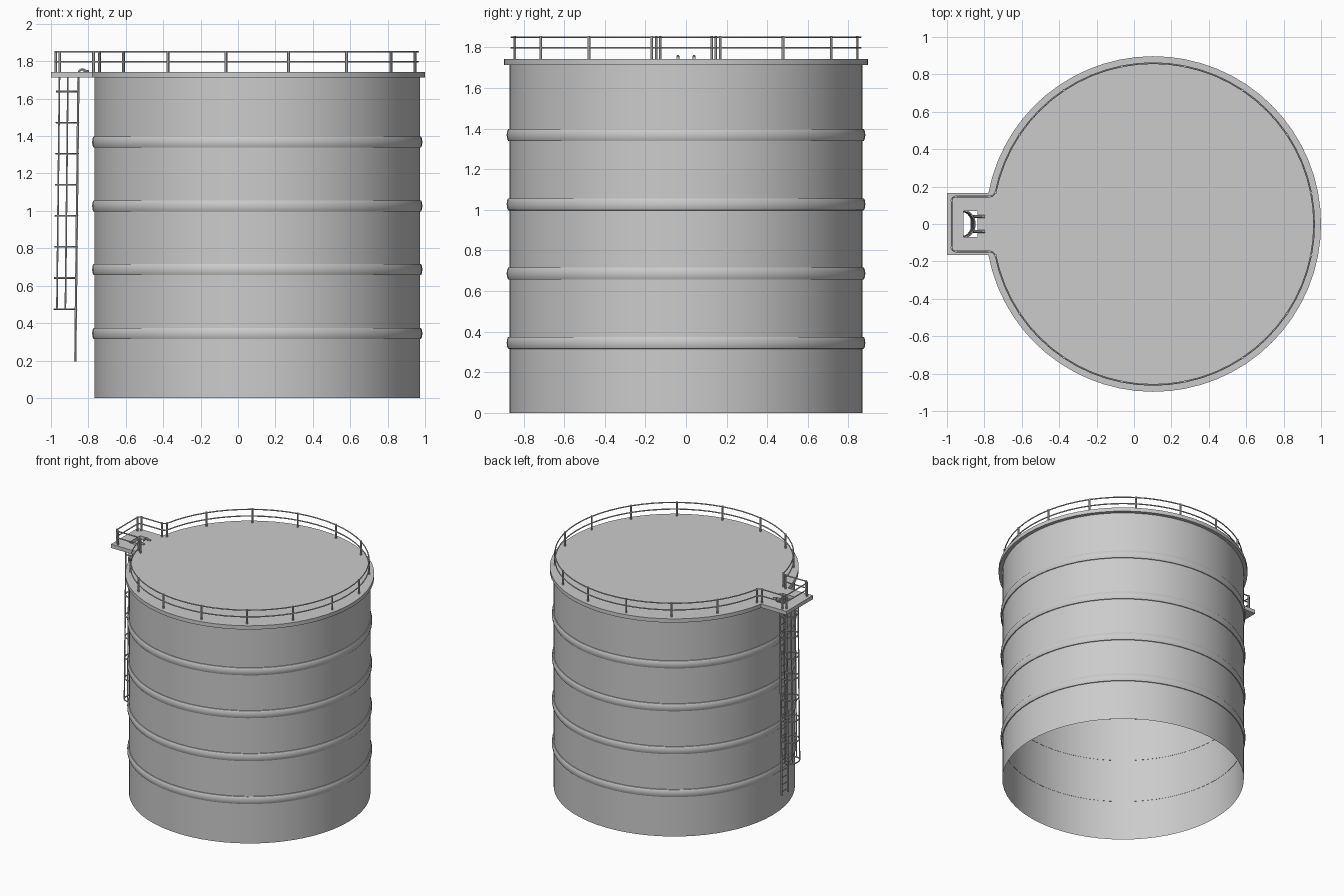
import bpy, bmesh, math
from math import sin, cos, radians, pi

if "Cube" in bpy.data.objects:
    bpy.data.objects.remove(bpy.data.objects["Cube"])

CX = 0.103          # tank axis
TOP = 1.743         # roof level


def finish(obj, angle=35):
    bpy.ops.object.select_all(action='DESELECT')
    obj.select_set(True)
    bpy.context.view_layer.objects.active = obj
    if obj.type == 'CURVE':
        bpy.ops.object.convert(target='MESH')
    bpy.ops.object.shade_smooth_by_angle(angle=radians(angle))


def add_spline(cu, pts, cyclic):
    s = cu.splines.new('POLY')
    s.points.add(len(pts) - 1)
    for p, c in zip(s.points, pts):
        p.co = (*c, 1)
    s.use_cyclic_u = cyclic


def tubes(name, paths, r, cyclic=False, res=1):
    cu = bpy.data.curves.new(name, 'CURVE')
    cu.dimensions = '3D'
    cu.bevel_depth = r
    cu.bevel_resolution = res
    cu.use_fill_caps = True
    for pts in paths:
        add_spline(cu, pts, cyclic)
    o = bpy.data.objects.new(name, cu)
    bpy.context.collection.objects.link(o)
    finish(o, 50)


def lathe(name, profile, closed, n=64):
    bm = bmesh.new()
    rows = [[bm.verts.new((CX + r * cos(2 * pi * i / n), r * sin(2 * pi * i / n), z))
             for i in range(n)] for r, z in profile]
    if closed:
        rows.append(rows[0])
    for a, b in zip(rows, rows[1:]):
        for i in range(n):
            j = (i + 1) % n
            bm.faces.new((a[i], a[j], b[j], b[i]))
    me = bpy.data.meshes.new(name)
    bm.to_mesh(me)
    bm.free()
    o = bpy.data.objects.new(name, me)
    bpy.context.collection.objects.link(o)
    finish(o)


def arc(r, a, n, z=0):
    return [(CX + r * cos(radians(-a + 2 * a * i / n)),
             r * sin(radians(-a + 2 * a * i / n)), z) for i in range(n + 1)]


# tank wall, open at the bottom
lathe("tank_wall", [(0.87, 0), (0.87, 1.72)], False)

# four rounded stiffening bands
for k in range(4):
    z = 0.345 + 0.341 * k
    lathe(f"stiffener_band_{k + 1}",
          [(0.868, z - 0.03), (0.876, z - 0.029), (0.881, z - 0.018), (0.883, z),
           (0.881, z + 0.018), (0.876, z + 0.029), (0.868, z + 0.03)], True)

# roof slab with landing and ladder hatch
cu = bpy.data.curves.new("roof_and_landing", 'CURVE')
cu.dimensions = '2D'
cu.fill_mode = 'BOTH'
cu.extrude = 0.015
add_spline(cu, arc(0.897, 169.3, 60) + [(-1, 0.167, 0), (-1, -0.167, 0)], True)
add_spline(cu, [(-0.912, -0.07, 0), (-0.838, -0.07, 0), (-0.838, 0.07, 0), (-0.912, 0.07, 0)], True)
roof = bpy.data.objects.new("roof_and_landing", cu)
roof.location.z = TOP - 0.015
bpy.context.collection.objects.link(roof)
finish(roof)

# guard rails following the roof and landing edge
def rail(z):
    half = [(-0.757, 0.15, z), (-0.775, 0.147, z), (-0.955, 0.147, z),
            (-0.969, 0.141, z), (-0.975, 0.127, z)]
    return arc(0.86, 168.75, 60, z) + half + [(x, -y, z) for x, y, z in reversed(half)]

tubes("guard_rails", [rail(1.797), rail(1.85)], 0.0045, True)

# guard rail posts
spots = [(CX + 0.86 * cos(radians(11.25 + 22.5 * k)), 0.86 * sin(radians(11.25 + 22.5 * k)))
         for k in range(8)]
spots += [(-0.772, 0.147), (-0.953, 0.147), (-0.974, 0.127)]
tubes("guard_posts", [[(x, s * y, TOP - 0.005), (x, s * y, 1.856)]
                      for x, y in spots for s in (1, -1)], 0.0075)


# ladder leans slightly toward the tank
def lean(z):
    return 0.017 * (z - 0.195) / 1.55

LX = -0.87
stringers = []
for s in (1, -1):
    y = 0.04 * s
    hook = [(-0.831 - 0.022 * cos(pi * i / 6), y, 1.735 + 0.022 * sin(pi * i / 6)) for i in range(7)]
    stringers.append([(LX, y, 0.195)] + hook)
tubes("ladder_stringers", stringers, 0.007)
tubes("ladder_rungs", [[(LX + lean(z), -0.04, z), (LX + lean(z), 0.04, z)]
                       for z in [0.225 + 0.055 * i for i in range(28)]], 0.004)

# hook feet on the landing
tubes("ladder_feet", [[(-0.825, s * 0.04, TOP + 0.004), (-0.797, s * 0.04, TOP + 0.004)]
                      for s in (1, -1)], 0.008)


# safety cage: hoops and vertical bars
def cage(a, z):
    return (-0.926 + lean(z) + 0.059 * cos(a), 0.07 * sin(a), z)

tubes("cage_hoops", [[cage(2 * pi * i / 20, 0.475 + 0.1662 * k) for i in range(20)]
                     for k in range(8)], 0.005, True)
tubes("cage_bars", [[cage(radians(a), 0.472), cage(radians(a), 1.715)]
                    for a in (90, 140, 220, 270)], 0.005)
